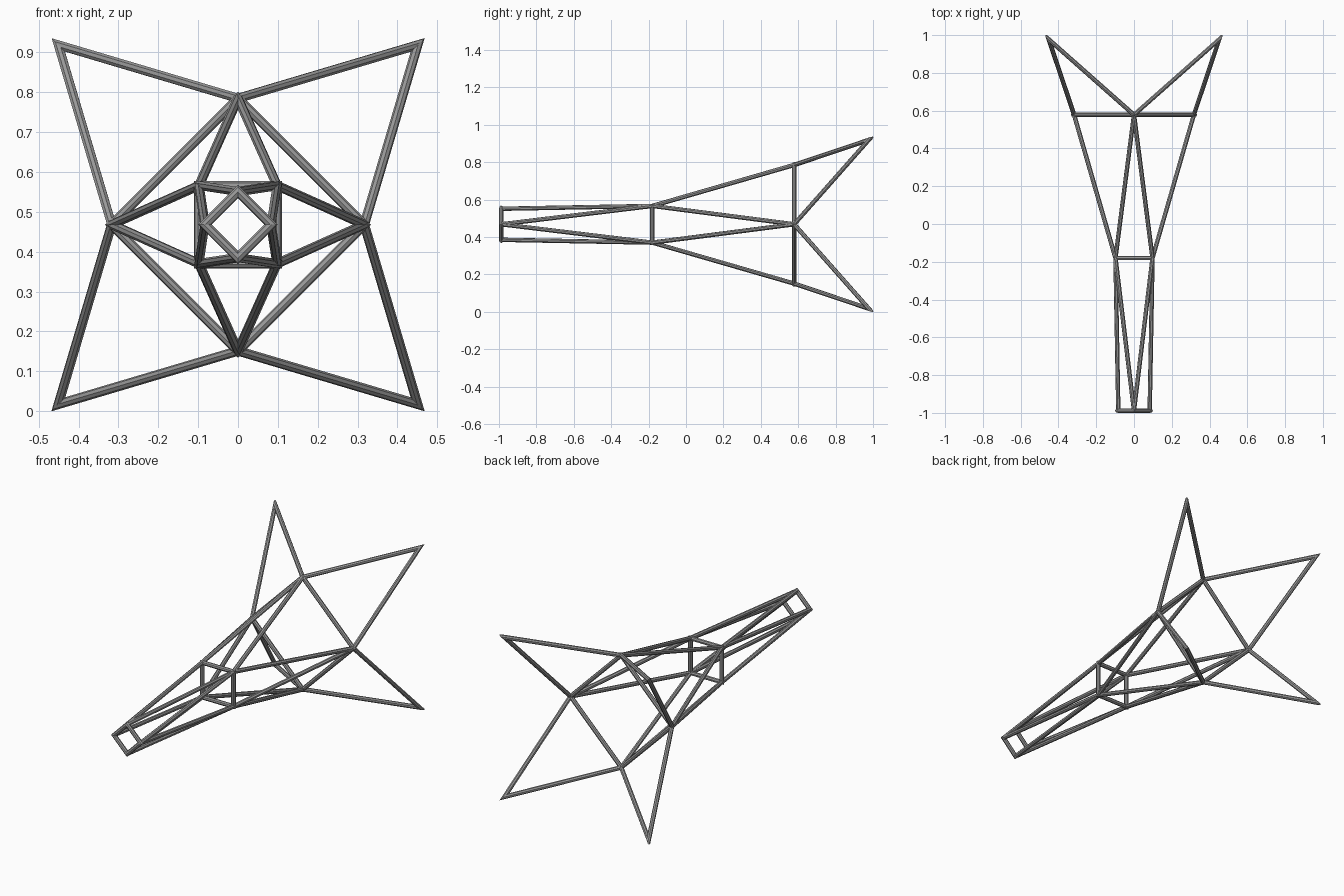
import bpy, bmesh
from math import cos, sin, pi
from mathutils import Vector

cube = bpy.data.objects.get("Cube")
if cube:
    bpy.data.objects.remove(cube)

MID = 0.468      # height of the long axis
RADIUS = 0.012   # tube radius
SIDES = 8

grey = bpy.data.materials.new("steel grey")
grey.use_nodes = True
colour = (0.32, 0.32, 0.32, 1)
grey.diffuse_color = colour
grey.node_tree.nodes["Principled BSDF"].inputs["Base Color"].default_value = colour


def add_tube(bm, a, b, cut_a=None, cut_b=None):
    """Tube from a to b, each end trimmed by a plane with the given normal."""
    axis = (b - a).normalized()
    u = axis.cross(Vector((0.13, 0.21, 1))).normalized()
    v = axis.cross(u)
    rings = []
    for end, cut in ((a, cut_a or axis), (b, cut_b or axis)):
        ring = []
        for i in range(SIDES):
            t = 2 * pi * (i + 0.5) / SIDES
            off = (u * cos(t) + v * sin(t)) * RADIUS
            ring.append(bm.verts.new(end + off - axis * (off.dot(cut) / axis.dot(cut))))
        rings.append(ring)
    low, high = rings
    for i in range(SIDES):
        j = (i + 1) % SIDES
        bm.faces.new((low[i], low[j], high[j], high[i]))
    bm.faces.new(low[::-1])
    bm.faces.new(high)


def mitre(before, corner, after):
    """Normal of the plane that halves the corner of a path."""
    return ((corner - before).normalized() + (after - corner).normalized()).normalized()


def finish(name, bm):
    bmesh.ops.recalc_face_normals(bm, faces=bm.faces)
    mesh = bpy.data.meshes.new(name)
    bm.to_mesh(mesh)
    bm.free()
    mesh.materials.append(grey)
    bpy.context.collection.objects.link(bpy.data.objects.new(name, mesh))


def ring_nodes(radius, y, turn):
    return [Vector((radius * cos(pi / 2 * k + turn), y, MID + radius * sin(pi / 2 * k + turn)))
            for k in range(4)]


def frame(name, nodes):
    """Closed four-sided frame with mitred corners."""
    bm = bmesh.new()
    for k in range(4):
        p, a, b, n = (nodes[(k + d) % 4] for d in (-1, 0, 1, 2))
        add_tube(bm, a, b, mitre(p, a, b), mitre(a, b, n))
    finish(name, bm)


def lattice(name, diamond, square):
    """Two struts from every diamond corner to its neighbouring square corners."""
    bm = bmesh.new()
    for k in range(4):
        for s in (k, k - 1):
            add_tube(bm, diamond[k], square[s])
    finish(name, bm)


# Node rings along the body
nose = ring_nodes(0.083, -0.988, 0)
waist = ring_nodes(0.098 * 2 ** 0.5, -0.18, pi / 4)
tail = ring_nodes(0.317, 0.578, 0)
tips = ring_nodes(0.451 * 2 ** 0.5, 0.977, pi / 4)

# Cross frames
frame("nose_frame", nose)
frame("waist_frame", waist)
frame("tail_frame", tail)

# Long struts between the frames
lattice("nose_struts", nose, waist)
lattice("tail_struts", tail, waist)

# Four pointed fins
for k, label in enumerate(("upper_left", "upper_right", "lower_right", "lower_left")):
    a, tip, b = tail[k], tips[k], tail[(k + 1) % 4]
    bm = bmesh.new()
    cut = mitre(a, tip, b)
    add_tube(bm, a, tip, None, cut)
    add_tube(bm, tip, b, cut, None)
    finish(label + "_fin", bm)
